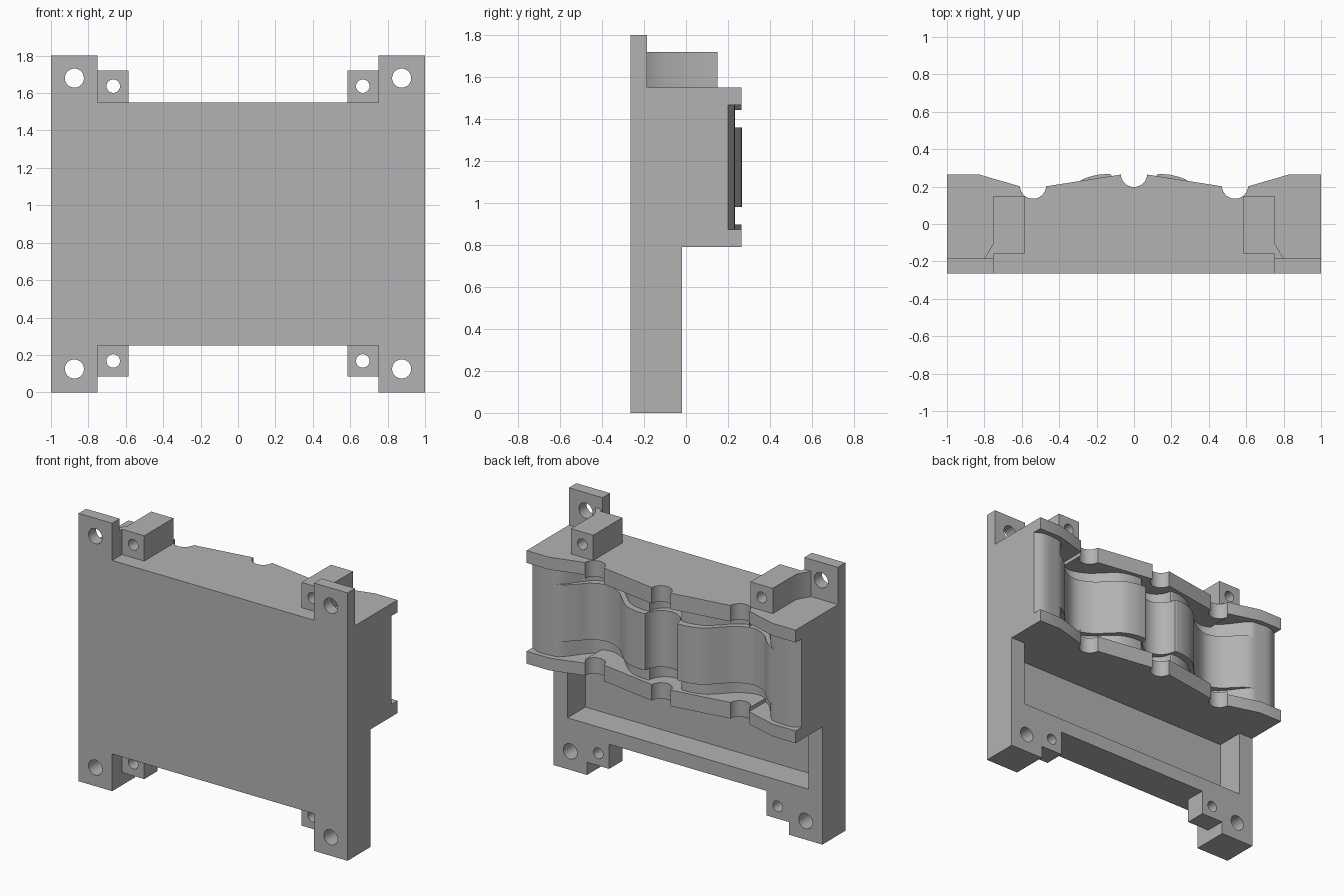
import bpy, bmesh, math
from mathutils import Vector

if "Cube" in bpy.data.objects:
    bpy.data.objects.remove(bpy.data.objects["Cube"], do_unlink=True)

grey = bpy.data.materials.new("plain grey")
grey.use_nodes = True
colour = (0.45, 0.45, 0.45, 1)
grey.diffuse_color = colour
grey.node_tree.nodes["Principled BSDF"].inputs["Base Color"].default_value = colour

FRONT, PLATE_BACK, BACK = -0.265, -0.02, 0.265
BODY_LOW, BODY_TOP = 0.79, 1.55


def prism(name, outline, low, high, axis="Z"):
    """Extrude an outline: (x, y) along Z, or (x, z) along Y."""
    bm = bmesh.new()
    place = (lambda a, b: (a, b, low)) if axis == "Z" else (lambda a, b: (a, low, b))
    face = bm.faces.new([bm.verts.new(place(a, b)) for a, b in outline])
    ext = bmesh.ops.extrude_face_region(bm, geom=[face])
    shift = Vector((0, 0, high - low)) if axis == "Z" else Vector((0, high - low, 0))
    bmesh.ops.translate(bm, vec=shift, verts=[v for v in ext["geom"] if isinstance(v, bmesh.types.BMVert)])
    bmesh.ops.recalc_face_normals(bm, faces=bm.faces)
    mesh = bpy.data.meshes.new(name)
    bm.to_mesh(mesh)
    bm.free()
    obj = bpy.data.objects.new(name, mesh)
    mesh.materials.append(grey)
    bpy.context.collection.objects.link(obj)
    return obj


def select(obj):
    bpy.ops.object.select_all(action="DESELECT")
    obj.select_set(True)
    bpy.context.view_layer.objects.active = obj


def smooth(obj):
    select(obj)
    bpy.ops.object.shade_smooth_by_angle(angle=math.radians(32))


def cut(obj, cutter):
    cutter.hide_render = True
    mod = obj.modifiers.new("cut", "BOOLEAN")
    mod.operation, mod.solver, mod.object = "DIFFERENCE", "EXACT", cutter
    select(obj)
    bpy.ops.object.modifier_apply(modifier=mod.name)
    bpy.data.objects.remove(cutter, do_unlink=True)


def rect(x0, x1, z0, z1):
    return [(x0, z0), (x1, z0), (x1, z1), (x0, z1)]


def arc(cx, cy, r, start, end, n=16):
    steps = [math.radians(start + (end - start) * i / n) for i in range(n + 1)]
    return [(cx + r * math.cos(t), cy + r * math.sin(t)) for t in steps]


def drill(obj, x, z, r):
    cut(obj, prism("hole_cutter", arc(x, z, r, 0, 348.75, 31), -0.5, 0.5, "Y"))


def spline(points, n=6):
    """Smooth curve through the points."""
    p = [Vector(q) for q in [points[0]] + points + [points[-1]]]
    out = []
    for a, b, c, d in zip(p, p[1:], p[2:], p[3:]):
        for i in range(n):
            t = i / n
            q = 0.5 * (2 * b + (c - a) * t + (2 * a - 5 * b + 4 * c - d) * t * t
                       + (3 * b - a - 3 * c + d) * t ** 3)
            out.append(tuple(q))
    return out + [points[-1]]


def slab(name, half, low, high):
    """Body layer: mirror the right half of the rear profile and close it on the front."""
    end = half[-1][0]
    left = [(-x, y) for x, y in reversed(half[1:])]
    obj = prism(name, [(end, FRONT), (-end, FRONT)] + left + half, low, high)
    smooth(obj)


# Flange profile with three round pin notches
PIN_X, PIN_Y, MID_Y, PIN_R = 0.54, 0.205, 0.268, 0.07
mid_notch = arc(0, MID_Y, PIN_R, 270, 357, 10)
pin_notch = arc(PIN_X, PIN_Y, PIN_R, 183, 357)
inner_flange = mid_notch + pin_notch
flange = inner_flange + [(0.83, BACK), (1, BACK)]

# Curved track that wraps around the pins
mid_dip = arc(0, MID_Y, 0.12, 270, 357, 12)
wave = spline([(0.13, 0.267), (0.2, 0.262), (0.28, 0.235), (0.35, 0.175), (0.43, 0.1), (0.54, 0.058),
               (0.64, 0.09), (0.71, 0.16), (0.78, 0.215), (0.86, 0.23), (0.94, 0.23), (1, 0.2)])
track = mid_dip + wave
groove = [(x, y - 0.045 * min(1, max(0, (0.8 - x) / 0.1))) for x, y in track]

# Body layers, mirrored about mid height
MID_Z = (BODY_LOW + BODY_TOP) / 2
for side, s in (("lower", -1), ("upper", 1)):
    def layer(name, half, a, b):
        slab(f"{side}_{name}", half, *sorted((MID_Z + s * a, MID_Z + s * b)))
    layer("flange", flange, 0.38, 0.297)
    layer("flange_step", inner_flange, 0.297, 0.272)
    layer("groove_floor", groove, 0.297, 0.19)
slab("track_band", track, MID_Z - 0.19, MID_Z + 0.19)

# Lower plate with legs and a rear pocket
plate = prism("lower_plate", [(-1, 0), (-0.75, 0), (-0.75, 0.25), (0.75, 0.25), (0.75, 0), (1, 0),
                              (1, BODY_LOW), (-1, BODY_LOW)], FRONT, PLATE_BACK, "Y")
cut(plate, prism("pocket_cutter", rect(-0.895, 0.895, 0.345, BODY_LOW + 0.1), -0.21, 0.1, "Y"))
for s in (-1, 1):
    drill(plate, s * 0.875, 0.125, 0.051)
smooth(plate)

# Mounting ears and lugs on both sides
for side, s in (("right", -1), ("left", 1)):
    ear = prism(f"{side}_upper_ear", rect(s * 0.75, s, BODY_TOP, 1.8), FRONT, -0.185, "Y")
    drill(ear, s * 0.875, 1.68, 0.051)

    lug_outline = [(0.585, -0.16), (0.75, -0.16), (0.75, -0.185), (0.8, -0.185),
                   (0.75, -0.1), (0.75, 0.15), (0.585, 0.15)]
    upper_lug = prism(f"{side}_upper_lug", [(s * x, y) for x, y in lug_outline], BODY_TOP, 1.72)
    drill(upper_lug, s * 0.667, 1.637, 0.036)

    lower_lug = prism(f"{side}_lower_lug", rect(s * 0.585, s * 0.75, 0.085, 0.25), -0.16, PLATE_BACK, "Y")
    drill(lower_lug, s * 0.667, 0.168, 0.036)
    for part in (ear, upper_lug, lower_lug):
        smooth(part)
